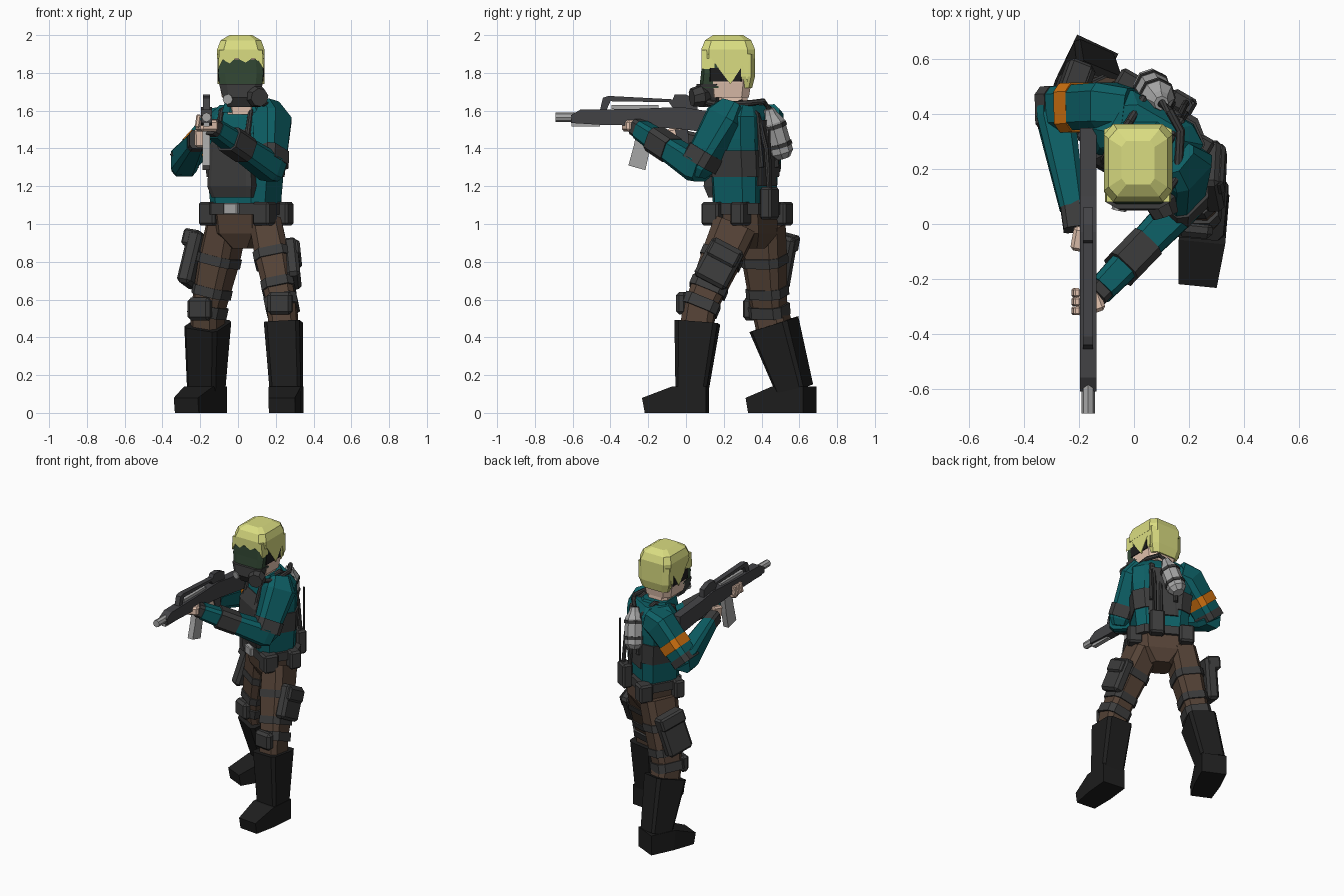
import bpy, bmesh, math
from mathutils import Vector as V, Matrix

if "Cube" in bpy.data.objects:
    bpy.data.objects.remove(bpy.data.objects["Cube"])

COL = dict(teal=(.004, .115, .13), brown=(.09, .055, .037), dark=(.045, .045, .045), black=(.013, .013, .013),
           skin=(.8, .57, .45), hair=(.7, .72, .22), orange=(.6, .16, .005), steel=(.38, .38, .38),
           visor=(.03, .06, .032), gun=(.055, .055, .06))
MAT = {}
for k, c in COL.items():
    MAT[k] = bpy.data.materials.new(k)
    MAT[k].diffuse_color = (*c, 1)


def finish(name, bm, mat):
    bmesh.ops.recalc_face_normals(bm, faces=bm.faces)
    me = bpy.data.meshes.new(name)
    bm.to_mesh(me)
    bm.free()
    me.materials.append(MAT[mat])
    ob = bpy.data.objects.new(name, me)
    bpy.context.collection.objects.link(ob)
    return ob


def section(w, d, c):
    """Chamfered rectangle outline; c=0 gives four corners."""
    w, d = w / 2, d / 2
    if c == 0:
        return [(w, -d), (w, d), (-w, d), (-w, -d)]
    e, f = w * (1 - c), d * (1 - c)
    return [(w, -f), (w, f), (e, d), (-e, d), (-w, f), (-w, -f), (-e, -d), (e, -d)]


def loft(name, rings, mat, ref=(1, 0, 0), c=.35, flat=False):
    """Skin rings (point, width, depth); width runs along ref, rings face the path unless flat."""
    bm = bmesh.new()
    pts = [V(r[0]) for r in rings]
    loops = []
    for i, (p, w, d) in enumerate(rings):
        t = V((0, 0, 1)) if flat else (pts[min(i + 1, len(pts) - 1)] - pts[max(i - 1, 0)]).normalized()
        u = V(ref)
        u = (u - t * u.dot(t)).normalized()
        v = t.cross(u)
        loops.append([bm.verts.new(V(p) + u * a + v * b) for a, b in section(w, d, c)])
    n = len(loops[0])
    for a, b in zip(loops, loops[1:]):
        for i in range(n):
            bm.faces.new((a[i], a[(i + 1) % n], b[(i + 1) % n], b[i]))
    bm.faces.new(loops[0])
    bm.faces.new(loops[-1])
    return finish(name, bm, mat)


def band(name, a, b, t0, t1, w, d, mat, ref=(1, 0, 0), c=.35):
    a, b = V(a), V(b)
    return loft(name, [(a.lerp(b, t0), w, d), (a.lerp(b, t1), w, d)], mat, ref, c)


def box(name, loc, size, mat, rot=(0, 0, 0), bev=.012):
    bm = bmesh.new()
    bmesh.ops.create_cube(bm, size=1)
    bmesh.ops.scale(bm, vec=size, verts=bm.verts)
    if bev:
        bmesh.ops.bevel(bm, geom=bm.edges[:], offset=bev, segments=1, affect='EDGES')
    R = Matrix.Rotation(math.radians(rot[2]), 4, 'Z') @ Matrix.Rotation(math.radians(rot[1]), 4, 'Y') \
        @ Matrix.Rotation(math.radians(rot[0]), 4, 'X')
    bmesh.ops.transform(bm, matrix=Matrix.Translation(loc) @ R, verts=bm.verts)
    return finish(name, bm, mat)


def prism(name, outline, lo, hi, mat, axis='x'):
    """Extrude a (y,z) outline along x, or an (x,z) outline along y."""
    bm = bmesh.new()
    f = (lambda q, s: (s, *q)) if axis == 'x' else (lambda q, s: (q[0], s, q[1]))
    A, B_ = [[bm.verts.new(f(q, s)) for q in outline] for s in (lo, hi)]
    n = len(A)
    for i in range(n):
        bm.faces.new((A[i], A[(i + 1) % n], B_[(i + 1) % n], B_[i]))
    bm.faces.new(A)
    bm.faces.new(B_)
    return finish(name, bm, mat)


def rod(name, pts, r, mat):
    radii = r if isinstance(r, (list, tuple)) else [r] * len(pts)
    return loft(name, [(p, 2 * q, 2 * q) for p, q in zip(pts, radii)], mat, (.8, -.5, .33), .58)


# body frame: turned 30 degrees, u = towards left shoulder, v = towards back
YAW = -30
U = V((.866, -.5, 0))


def B(u, v, z):
    return V((.04 + .866 * u + .5 * v, .31 - .5 * u + .866 * v, z))


def torso(name, rows, mat, c=.35):
    return loft(name, [(B(u, v, z), w, d) for u, v, z, w, d in rows], mat, U, c, True)


# torso, vest and belt
torso('jacket', [(0, 0, 1.08, .33, .26), (0, 0, 1.25, .36, .27), (0, 0, 1.45, .39, .27),
                 (0, .01, 1.57, .39, .24), (0, .01, 1.63, .26, .17)], 'teal')
torso('vest_band', [(0, 0, 1.25, .37, .285), (0, 0, 1.39, .40, .285)], 'dark')
torso('chest_plate', [(0, -.12, 1.14, .24, .08), (0, -.14, 1.2, .27, .08), (0, -.13, 1.42, .25, .08),
                      (0, -.1, 1.5, .2, .06)], 'dark', .2)
torso('back_plate', [(0, .12, 1.2, .2, .05), (0, .12, 1.55, .16, .05)], 'dark', .2)
torso('belt', [(0, .01, 1.05, .37, .3), (0, .01, 1.11, .37, .3)], 'dark', .3)
box('buckle', B(0, -.15, 1.08), (.085, .03, .06), 'steel', (0, 0, YAW), .005)
for i, (u, v, s) in enumerate([(.17, -.09, .13), (-.17, -.09, .09), (-.15, .14, .12), (.18, .08, .1)]):
    box('belt_pouch_%d' % i, B(u, v, 1.055), (.1, s * .8, .125), 'dark', (0, 0, YAW))
for s in (-1, 1):
    rod('shoulder_strap', [B(s * .09, -.15, 1.42), B(s * .09, -.1, 1.6), B(s * .08, .03, 1.645),
                           B(s * .08, .12, 1.58), B(s * .08, .15, 1.3)], .014, 'dark')
torso('pelvis', [(0, .02, .87, .13, .16), (0, .02, .95, .31, .25), (0, .01, 1.07, .33, .26)], 'brown')

# legs: hip, knee, boot top, ankle, toe direction
LEGS = {'left': [(.15, .26, .99), (.232, .08, .57), (.24, .06, .47), (.257, .03, .1), (-.1, -1)],
        'right': [(-.06, .40, .99), (-.16, .44, .54), (-.16, .465, .46), (-.168, .578, .12), (-.42, -.9)]}
for side, (hip, knee, top, ank, fwd) in LEGS.items():
    fwd = V((*fwd, 0)).normalized()
    ref = V((-fwd.y, fwd.x, 0))
    loft(side + '_thigh', [(hip, .17, .23), (V(hip).lerp(V(knee), .4), .18, .21), (knee, .15, .165)], 'brown', ref)
    loft(side + '_knee', [(V(knee) + V((0, 0, .03)), .15, .165), (top, .15, .17)], 'brown', ref)
    loft(side + '_boot_shaft', [(V(top) + V((0, 0, .01)), .19, .23), (ank, .165, .16)], 'black', ref, .2)
    base = V((ank[0], ank[1], 0))
    heel = base - fwd * .085
    # boot foot with a sloped toe
    loft(side + '_boot_foot', [(heel + V((0, 0, .07)), .165, .14), (base + fwd * .09 + V((0, 0, .07)), .17, .14),
                               (base + fwd * .25 + V((0, 0, .04)), .14, .08)], 'black', ref, 0)
    for i, t in enumerate((.35, .72)):
        band(side + '_thigh_strap_%d' % i, hip, knee, t, t + .11, .195 - .02 * i, .22 - .02 * i, 'dark', ref)
    kp = V(knee) + V((0, 0, .01))
    band(side + '_knee_strap', hip, knee, .93, 1.06, .175, .195, 'dark', ref)
    box(side + '_knee_pad', kp + fwd * .1, (.13, .06, .12), 'dark', (0, 0, math.degrees(math.atan2(ref.y, ref.x))), .018)

# thigh pouches
box('left_thigh_pouch', (.287, .175, .79), (.075, .19, .23), 'dark', (-28, -6, 0), .018)
box('left_pouch_flap', (.298, .2, .84), (.07, .17, .09), 'dark', (-28, -6, 0))
box('holster', (-.232, .475, .81), (.08, .19, .29), 'dark', (-14, 9, -22), .018)
box('holster_flap', (-.225, .5, .91), (.09, .19, .09), 'dark', (-14, 9, -22))

# left arm, supporting the rifle
S, E, W = (.18, .21, 1.56), (.17, .06, 1.3), (-.12, -.24, 1.5)
AR = (.7, -.5, .3)
loft('left_upper_arm', [(V(S) + V((-.03, .04, .06)), .12, .13), (S, .16, .2), (E, .13, .15), (V(E) + V((0, -.01, -.05)), .09, .09)], 'teal', AR)
loft('left_forearm', [(V(E) + V((.03, .03, -.02)), .12, .13), (E, .15, .14), (W, .1, .1)], 'teal', (0, 0, 1))
band('left_elbow_pad', S, E, .68, .95, .16, .175, 'dark', AR)
band('left_forearm_guard', E, W, .45, .75, .135, .135, 'dark', (0, 0, 1))
band('left_glove', E, W, .93, 1.08, .09, .09, 'dark', (0, 0, 1))
box('left_hand', (-.165, -.28, 1.52), (.1, .1, .06), 'skin', (0, 0, 20))
for i in range(3):
    box('left_finger_%d' % i, (-.212, -.25 - .033 * i, 1.545), (.025, .032, .07), 'skin', (0, 8, 0), .006)

# right arm, holding the grip
S, E, W = (-.1, .43, 1.54), (-.275, .42, 1.345), (-.225, .06, 1.43)
loft('right_upper_arm', [(V(S) + V((.08, -.01, .02)), .15, .15), (S, .17, .18), (E, .16, .15), (V(E) + V((-.03, 0, -.04)), .12, .11)], 'teal', (0, 1, 0))
loft('right_forearm', [(V(E) + V((-.01, .04, -.02)), .13, .15), (V(E) + V((-.01, -.03, -.01)), .14, .15), (W, .09, .1)], 'teal', (1, 0, 0))
band('right_arm_band', S, E, .5, .75, .18, .165, 'orange', (0, 1, 0))
band('right_elbow_pad', S, E, .95, 1.15, .165, .16, 'dark', (0, 1, 0))
band('right_glove', E, W, .95, 1.22, .085, .1, 'dark')
box('right_hand', (-.19, -.05, 1.46), (.07, .09, .1), 'skin', (10, 0, -10))

# rifle
X = -.167
prism('rifle_handguard', [(-.61, 1.535), (-.61, 1.575), (-.56, 1.605), (-.2, 1.61), (-.2, 1.52), (-.45, 1.525)], X - .03, X + .03, 'gun')
prism('rifle_receiver', [(-.25, 1.52), (-.25, 1.61), (-.03, 1.62), (.1, 1.6), (.35, 1.58), (.35, 1.45), (.2, 1.47), (0, 1.5)], X - .03, X + .03, 'gun')
prism('rifle_carry_handle', [(-.455, 1.605), (-.44, 1.668), (-.41, 1.678), (-.07, 1.66), (-.06, 1.685), (.0, 1.685), (.06, 1.66),
                             (.06, 1.6), (-.06, 1.6), (-.09, 1.645), (-.4, 1.65), (-.42, 1.605)], X - .018, X + .018, 'gun')
prism('rifle_magazine', [(-.255, 1.52), (-.275, 1.42), (-.305, 1.31), (-.215, 1.285), (-.19, 1.4), (-.17, 1.52)], X - .02, X + .02, 'steel')
prism('rifle_grip', [(-.06, 1.5), (-.03, 1.39), (.02, 1.39), (.01, 1.5)], X - .02, X + .02, 'gun')
rod('rifle_barrel', [(X, -.69, 1.565), (X, -.58, 1.565)], .023, 'steel')
box('rifle_lower_rail', (X, -.53, 1.525), (.03, .15, .02), 'steel', bev=0)
box('rifle_upper_rail', (X, -.27, 1.62), (.03, .25, .02), 'steel', bev=0)

# head, mask and hair
H = (.015, .223)
loft('neck', [((.02, .25, 1.58), .15, .16), ((.015, .24, 1.7), .16, .17)], 'skin', flat=True)
loft('head', [((*H, 1.67), .2, .22), ((*H, 1.75), .23, .245), ((*H, 1.9), .23, .26)], 'skin', flat=True)
loft('collar', [((.03, .28, 1.59), .23, .22), ((.02, .27, 1.645), .18, .19)], 'teal', flat=True)
loft('mask_strap', [((.015, .21, 1.755), .242, .245), ((.015, .21, 1.825), .244, .25)], 'black', flat=True)
loft('mask_visor', [((.015, .13, 1.72), .22, .12), ((.015, .13, 1.8), .24, .1), ((.015, .135, 1.87), .225, .1)], 'visor', c=.3, flat=True)
loft('mask_muzzle', [((.015, .13, 1.62), .14, .1), ((.015, .115, 1.67), .19, .13), ((.015, .12, 1.74), .23, .13)], 'dark', flat=True)
rod('mask_filter', [(.07, .11, 1.68), (.1, .075, 1.675), (.115, .03, 1.67)], [.04, .055, .045], 'dark')
rod('mask_valve', [(-.045, .1, 1.665), (-.055, .05, 1.66)], .025, 'steel')
loft('hair_cap', [((*H, 1.875), .25, .284), ((*H, 1.925), .25, .284), ((*H, 1.972), .215, .245), ((*H, 2.0), .12, .16)],
     'hair', c=.28, flat=True)
prism('hair_sides', [(.115, 1.9), (.145, 1.86), (.235, 1.74), (.3, 1.84), (.325, 1.75), (.335, 1.9)], -.109, .139, 'hair')
loft('hair_back', [((.015, .3, 1.72), .2, .1), ((.015, .305, 1.78), .24, .12), ((.015, .305, 1.9), .248, .12)], 'hair', flat=True)
prism('hair_fringe', [(-.1, 1.92), (-.105, 1.82), (-.08, 1.87), (-.045, 1.85), (-.01, 1.88), (.04, 1.855), (.08, 1.88),
                      (.11, 1.86), (.135, 1.82), (.13, 1.92)], .081, .15, 'hair', 'y')

# air tank, hoses and radio on the back
lo, hi = V((.055, .512, 1.36)), V((.1, .44, 1.61))
rod('air_tank', [lo.lerp(hi, t) for t in (-.04, .08, .72, .88, 1)], [.035, .058, .058, .035, .025], 'steel')
for t in (.2, .6):
    rod('tank_clamp', [lo.lerp(hi, t), lo.lerp(hi, t + .08)], .063, 'dark')
box('radio', (.175, .442, 1.11), (.1, .07, .17), 'dark', (0, 0, YAW))
rod('antenna', [(.21, .45, 1.18), (.215, .44, 1.5)], .006, 'dark')
rod('tank_hose', [hi, (.13, .41, 1.65), (.17, .34, 1.64), (.16, .18, 1.63), (.1, .09, 1.65)], .015, 'dark')
for x in (.14, .19):
    rod('radio_cable', [(x, .44, 1.18), (x - .01, .425, 1.4), (x - .03, .38, 1.58), (x - .05, .32, 1.63)], .012, 'dark')

for m in bpy.data.materials:
    if m.users and not m.is_grease_pencil:
        m.use_nodes = True
        m.node_tree.nodes["Principled BSDF"].inputs["Base Color"].default_value = m.diffuse_color
